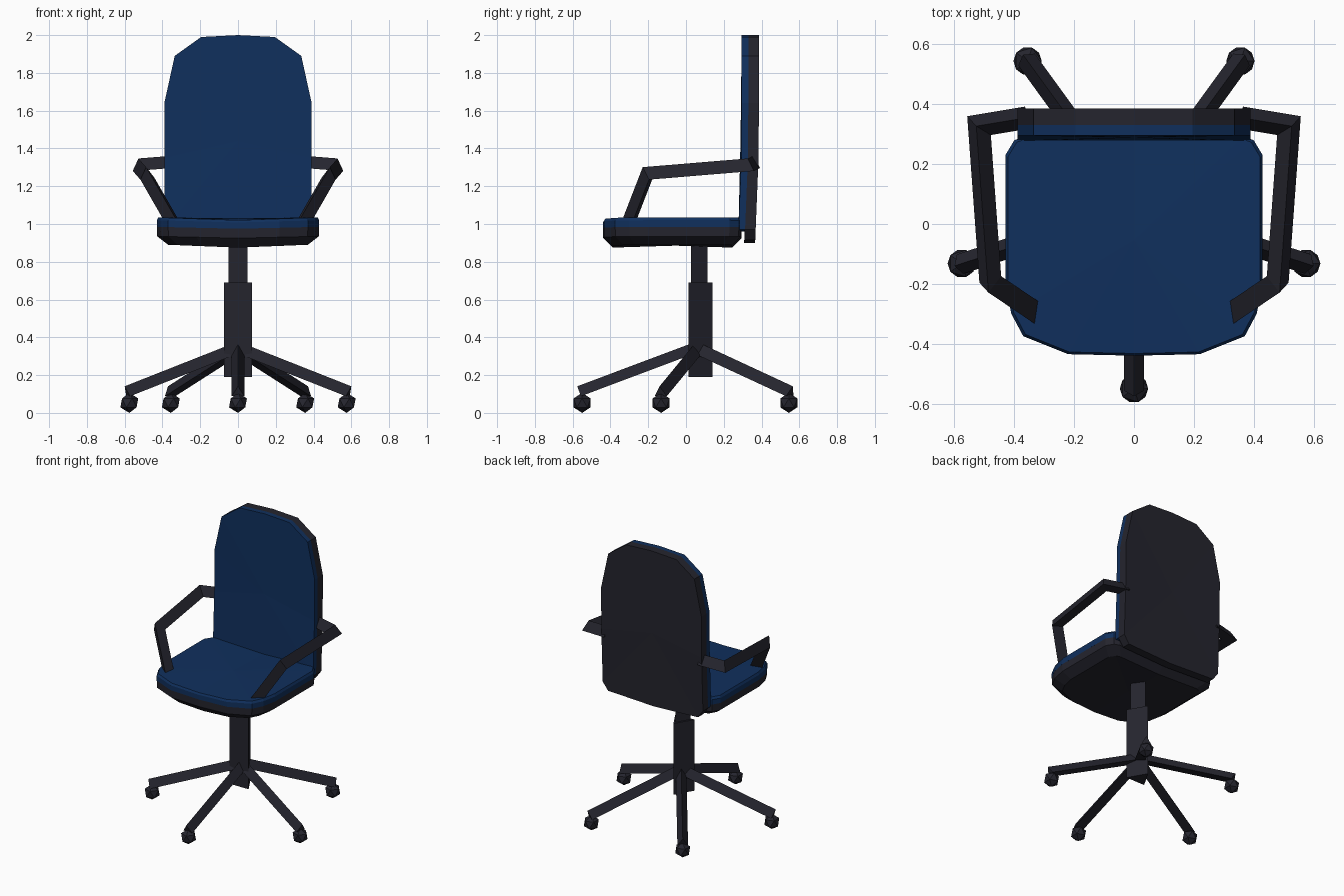
import bpy, bmesh, math
from mathutils import Vector

if "Cube" in bpy.data.objects:
    bpy.data.objects.remove(bpy.data.objects["Cube"])


def material(name, rgb):
    m = bpy.data.materials.new(name)
    m.diffuse_color = (*rgb, 1)
    m.use_nodes = True
    m.node_tree.nodes["Principled BSDF"].inputs["Base Color"].default_value = m.diffuse_color
    return m


BLUE = material("blue fabric", (0.005, 0.029, 0.11))
DARK = material("dark plastic", (0.018, 0.018, 0.027))


def make(name, bm, mat):
    bmesh.ops.recalc_face_normals(bm, faces=bm.faces)
    me = bpy.data.meshes.new(name)
    bm.to_mesh(me)
    bm.free()
    me.materials.append(mat)
    ob = bpy.data.objects.new(name, me)
    bpy.context.collection.objects.link(ob)
    return ob


def loft(name, rings, mat):
    """Join rings of equal point count and close both ends with fans."""
    bm = bmesh.new()
    vs = [[bm.verts.new(p) for p in r] for r in rings]
    n = len(vs[0])
    for a, b in zip(vs, vs[1:]):
        for i in range(n):
            j = (i + 1) % n
            bm.faces.new((a[i], a[j], b[j], b[i]))
    caps = [bm.faces.new(vs[0]), bm.faces.new(vs[-1])]
    if n > 4:
        bmesh.ops.poke(bm, faces=caps)
    return make(name, bm, mat)


def sweep(name, path, width, height, mat):
    """Triangular bar, ridge upward, mitred along the path."""
    pts = [Vector(p) for p in path]
    d = [(b - a).normalized() for a, b in zip(pts, pts[1:])]
    side = d[0].cross(Vector((0, 0, 1))).normalized()
    up = side.cross(d[0]).normalized()
    ring = [pts[0] + up * height * 0.55,
            pts[0] - up * height * 0.45 - side * width / 2,
            pts[0] - up * height * 0.45 + side * width / 2]
    rings = [ring]
    for i in range(1, len(pts)):
        t = d[i - 1]
        nrm = t if i == len(pts) - 1 else (t + d[i]).normalized()
        ring = [p + t * ((pts[i] - p).dot(nrm) / t.dot(nrm)) for p in ring]
        rings.append(ring)
    return loft(name, rings, mat)


def mirrored(half):
    """Complete an outline given from the +x side; points on x=0 stay single."""
    return half + [(-x, y) for x, y in reversed(half) if x > 0]


# Seat
seat_outline = mirrored([(0, 0.295), (0.365, 0.293), (0.40, 0.28), (0.43, 0.23),
                         (0.43, -0.20), (0.41, -0.30), (0.37, -0.375),
                         (0.22, -0.435), (0, -0.44)])


def seat_ring(s, z, sag):
    return [(x * s, (y + 0.07) * s - 0.07, z - sag * (1 - abs(x) / 0.43))
            for x, y in seat_outline]


loft("seat_cushion", [seat_ring(1, 0.985, 0.01), seat_ring(1, 1.02, 0.012),
                      seat_ring(0.98, 1.035, 0.015)], BLUE)
loft("seat_shell", [seat_ring(1, 0.988, 0.01), seat_ring(0.995, 0.935, 0.01),
                    seat_ring(0.86, 0.89, 0.015)], DARK)

# Backrest
back_outline = mirrored([(0, 2.0), (0.195, 1.99), (0.335, 1.89), (0.39, 1.64),
                         (0.39, 1.35), (0.39, 0.97), (0.35, 0.915), (0, 0.90)])


def back_ring(y, low=0.0):
    return [(x, y - 0.02 * max(0, 1.4 - max(z, low)) / 0.5, max(z, low))
            for x, z in back_outline]


loft("back_cushion", [back_ring(0.295, 0.96), back_ring(0.33, 0.96)], BLUE)
loft("back_shell", [back_ring(0.328), back_ring(0.386)], DARK)

# Armrests
for s, label in ((-1, "left"), (1, "right")):
    path = [(0.36, 0.355, 1.325), (0.522, 0.328, 1.312),
            (0.483, -0.205, 1.268), (0.335, -0.305, 1.01)]
    sweep("armrest_" + label, [(s * x, y, z) for x, y, z in path], 0.075, 0.064, DARK)

# Column: triangular gas lift, flat side to the front
HUB = Vector((0, 0.055, 0))
for name, r, z0, z1 in (("column_lower", 0.085, 0.19, 0.69),
                        ("column_upper", 0.059, 0.60, 0.92)):
    tri = [(r * math.cos(a), HUB.y + r * math.sin(a))
           for a in (math.radians(90 + 120 * k) for k in range(3))]
    loft(name, [[(x, y, z) for x, y in tri] for z in (z0, z1)], DARK)

# Five-star base with casters
for k in range(5):
    a = math.radians(-90 + 72 * k)
    out = Vector((math.cos(a), math.sin(a), 0))
    sweep(f"base_leg_{k + 1}", [HUB + Vector((0, 0, 0.345)),
                                HUB + out * 0.62 + Vector((0, 0, 0.112))],
          0.068, 0.056, DARK)
    bm = bmesh.new()
    bmesh.ops.create_icosphere(bm, subdivisions=1, radius=0.053)
    bmesh.ops.translate(bm, verts=bm.verts, vec=HUB + out * 0.605 + Vector((0, 0, 0.053)))
    make(f"caster_{k + 1}", bm, DARK)
